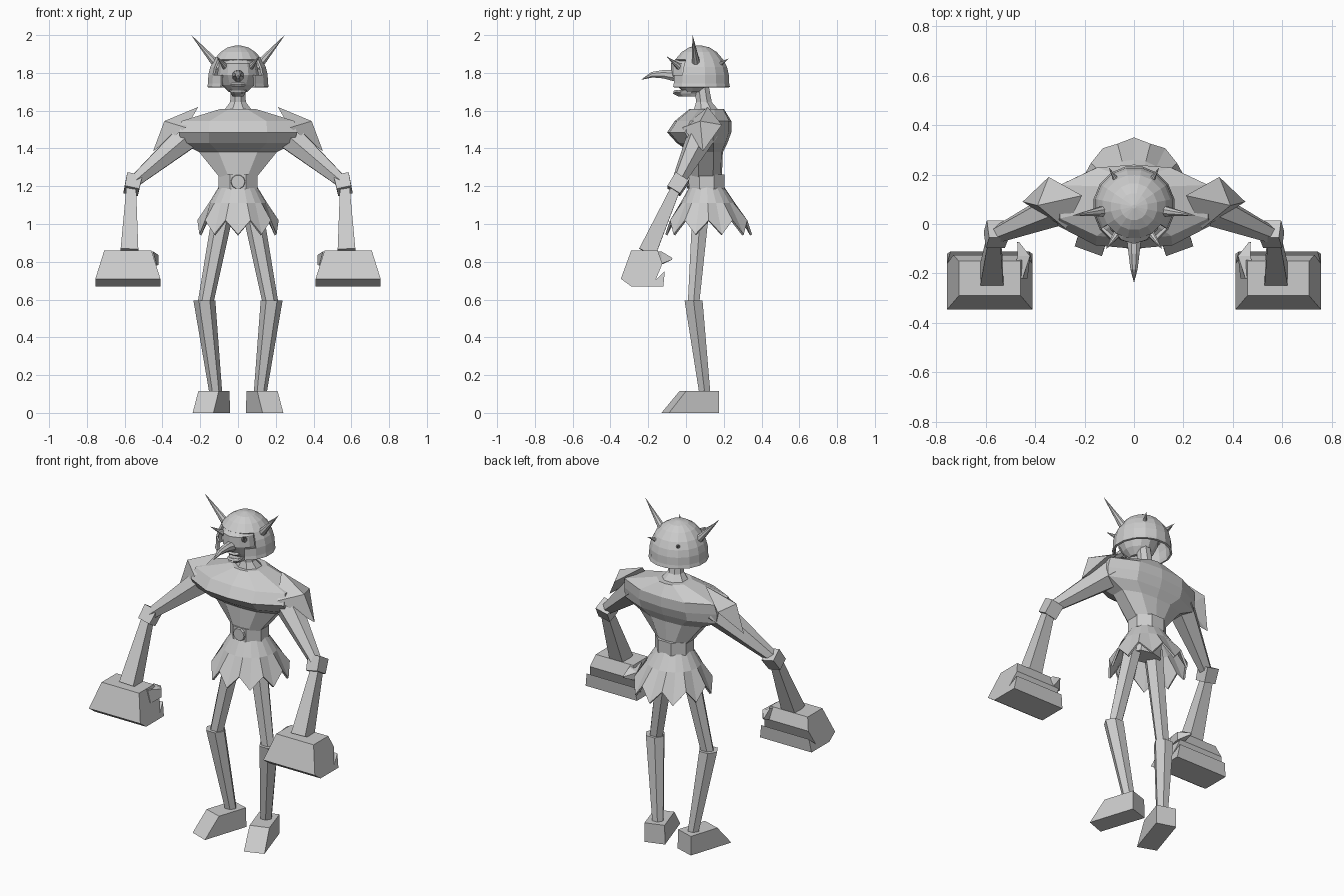
import bpy, bmesh
from math import sin, cos, pi
from mathutils import Vector

if "Cube" in bpy.data.objects:
    bpy.data.objects.remove(bpy.data.objects["Cube"])


def finish(name, bm, mirror=False):
    bmesh.ops.recalc_face_normals(bm, faces=bm.faces[:])
    me = bpy.data.meshes.new(name)
    bm.to_mesh(me)
    bm.free()
    ob = bpy.data.objects.new(name, me)
    bpy.context.collection.objects.link(ob)
    if mirror:
        ob.modifiers.new("Mirror", 'MIRROR').use_mirror_merge = False
    return ob


def loft(name, rings, mirror=False, caps=(True, True)):
    bm = bmesh.new()
    vs = [[bm.verts.new(p) for p in r] for r in rings]
    n = len(vs[0])
    for a, b in zip(vs, vs[1:]):
        for i in range(n):
            j = (i + 1) % n
            bm.faces.new((a[i], a[j], b[j], b[i]))
    if caps[0]:
        bm.faces.new(vs[0])
    if caps[1]:
        bm.faces.new(vs[-1])
    return finish(name, bm, mirror)


def ring(x, y, z, rx, ry, n, phase=0.0):
    return [(x + rx * cos(2 * pi * (i + phase) / n),
             y + ry * sin(2 * pi * (i + phase) / n), z) for i in range(n)]


def bar(name, path, radii, n, mirror=True, phase=0.5):
    """Tapered prism whose rings stand square to the path."""
    pts = [Vector(p) for p in path]
    rings = []
    for k, (p, r) in enumerate(zip(pts, radii)):
        d = (pts[min(k + 1, len(pts) - 1)] - pts[max(k - 1, 0)]).normalized()
        u = d.cross(Vector((0, 1, 0)) if abs(d.y) < .8 else Vector((1, 0, 0))).normalized()
        v = d.cross(u)
        rings.append([p + r * (u * cos(2 * pi * (i + phase) / n) + v * sin(2 * pi * (i + phase) / n))
                      for i in range(n)])
    return loft(name, rings, mirror)


# Torso and neck: z, half width, front y, back y
body = [(1.25, .10, .02, .19), (1.38, .205, .02, .195), (1.43, .305, -.05, .22),
        (1.485, .31, -.10, .24), (1.545, .30, -.06, .24), (1.61, .09, .02, .20)]
rings = []
for z, w, f, b in body:
    m, h = (f + b) / 2, (b - f) / 2
    shape = [(1, -.45), (1, .45), (.5, .92), (0, 1), (-.5, .92),
             (-1, .45), (-1, -.45), (-.5, -.92), (0, -1), (.5, -.92)]
    rings.append([(w * x, m + h * y, z) for x, y in shape])
loft("torso", rings)
loft("neck", [ring(0, .11, 1.59, .09, .08, 8, .5), ring(0, .095, 1.645, .045, .045, 8, .5),
              ring(0, .08, 1.75, .04, .04, 8, .5)])

# Belt and buckle
loft("belt", [ring(0, .11, z, .112, .102, 8, .5) for z in (1.185, 1.262)])
bar("buckle", [(0, .03, 1.223), (0, .005, 1.223)], (.042, .036), 10, False)

# Skirt with ragged hem
n = 20
hem = []
for i in range(n):
    a = 2 * pi * i / n
    low = i % 2
    hem.append((.215 * cos(a), .12 + (.23 if low else .215) * sin(a), .945 if low else 1.02))
skirt = loft("skirt", [ring(0, .11, 1.20, .10, .09, n), ring(0, .115, 1.11, .155, .145, n), hem],
             caps=(True, False))
m = skirt.modifiers.new("Cloth", 'SOLIDIFY')
m.thickness = .012
m.offset = -1
loft("hips", [ring(0, .1, 1.05, .10, .06, 8), ring(0, .11, 1.19, .09, .08, 8)])

# Legs
loft("upper_leg", [ring(.172, .04, .58, .042, .035, 6), ring(.085, .075, 1.03, .055, .05, 6),
                   ring(.07, .08, 1.12, .06, .055, 6)], True)
loft("lower_leg", [ring(.117, .10, .10, .034, .034, 6), ring(.178, .04, .595, .058, .055, 6)], True)

# Feet, toes turned out
loft("foot", [[(.24, -.09, 0), (.13, -.13, 0), (.042, .14, 0), (.155, .175, 0)],
              [(.21, .0, .115), (.102, -.035, .115), (.045, .14, .115), (.155, .175, .115)]], True)

# Arms
bar("upper_arm", [(.25, .09, 1.48), (.56, -.045, 1.215)], (.082, .034), 6)
bar("elbow_guard", [(.55, -.02, 1.245), (.565, -.065, 1.175)], (.058, .055), 4)
bar("lower_arm", [(.565, -.045, 1.21), (.575, -.205, .85)], (.034, .066), 4)

# Hands: curled profile in y-z, splayed outward
prof = [(-.15, .86), (-.29, .86), (-.345, .71), (-.29, .67),
        (-.12, .67), (-.112, .75), (-.16, .705), (-.125, .79)]


def side(sgn):
    half = lambda z: .125 + .047 * min(1, (.86 - z) / .15)
    return [(.583 + sgn * half(z), y, z) for y, z in prof]


loft("hand", [side(-1), side(1)], True)
loft("thumb", [[(.50, -.22, .855), (.45, -.22, .855), (.43, -.22, .78), (.50, -.22, .78)],
               [(.47, -.13, .855), (.42, -.13, .835), (.42, -.13, .785), (.47, -.13, .79)],
               [(.472, -.072, .82), (.465, -.072, .82), (.465, -.075, .81), (.472, -.075, .81)]], True)

# Shoulder plates: ridged four-point shield
bm = bmesh.new()
apex, under = bm.verts.new((.39, .075, 1.545)), bm.verts.new((.315, .085, 1.495))
rim = [bm.verts.new(p) for p in ((.21, .115, 1.62), (.275, -.02, 1.51),
                                 (.45, .09, 1.385), (.345, .19, 1.525))]
for i in range(4):
    for tip in (apex, under):
        bm.faces.new((rim[i], rim[(i + 1) % 4], tip))
finish("shoulder_plate", bm, True)

# Helmet dome, opened at the face
dome = [(1.725, .166), (1.745, .162), (1.79, .160), (1.83, .150), (1.87, .130),
        (1.91, .095), (1.935, .055), (1.946, .008)]
helmet = loft("helmet", [ring(0, .07, z, r, r, 16, .5) for z, r in dome], caps=(False, True))
bm = bmesh.new()
bm.from_mesh(helmet.data)
cut = []
for f in bm.faces:
    c = f.calc_center_median()
    if c.z < 1.855 and c.y < 0 and abs(c.x) < .11:
        cut.append(f)
bmesh.ops.delete(bm, geom=cut, context='FACES')
bm.to_mesh(helmet.data)
bm.free()
m = helmet.modifiers.new("Shell", 'SOLIDIFY')
m.thickness = .012
m.offset = -1

# Helmet spikes
spikes = {"side_spike": ((.10, .055, 1.83), (.245, .035, 1.997), .027),
          "front_spike": ((.055, -.02, 1.82), (.112, -.10, 1.885), .022),
          "back_spike": ((.05, .14, 1.82), (.10, .225, 1.875), .022)}
for name, (a, b, r) in spikes.items():
    bar(name, [a, b], (r, .001), 8)

# Face, jaw, lips, nose
loft("face", [ring(0, .035, z, rx, ry, 12) for z, rx, ry in
              ((1.70, .05, .05), (1.735, .085, .085), (1.79, .11, .115),
               (1.85, .10, .115), (1.89, .07, .07))])
loft("jaw", [ring(0, y, z, rx, ry, 8, .5) for y, z, rx, ry in
             ((.01, 1.675, .03, .055), (-.005, 1.69, .042, .07), (.01, 1.71, .05, .07))])
for z in (1.70, 1.738):
    loft("lip", [ring(0, -.035, z + dz, .045 * s, .035 * s, 8, .5)
                 for dz, s in ((-.009, .8), (0, 1), (.009, .8))])
bar("nose", [(0, -.06, 1.785), (0, -.12, 1.793), (0, -.18, 1.79), (0, -.235, 1.765)],
    (.032, .024, .016, .001), 8, False)
